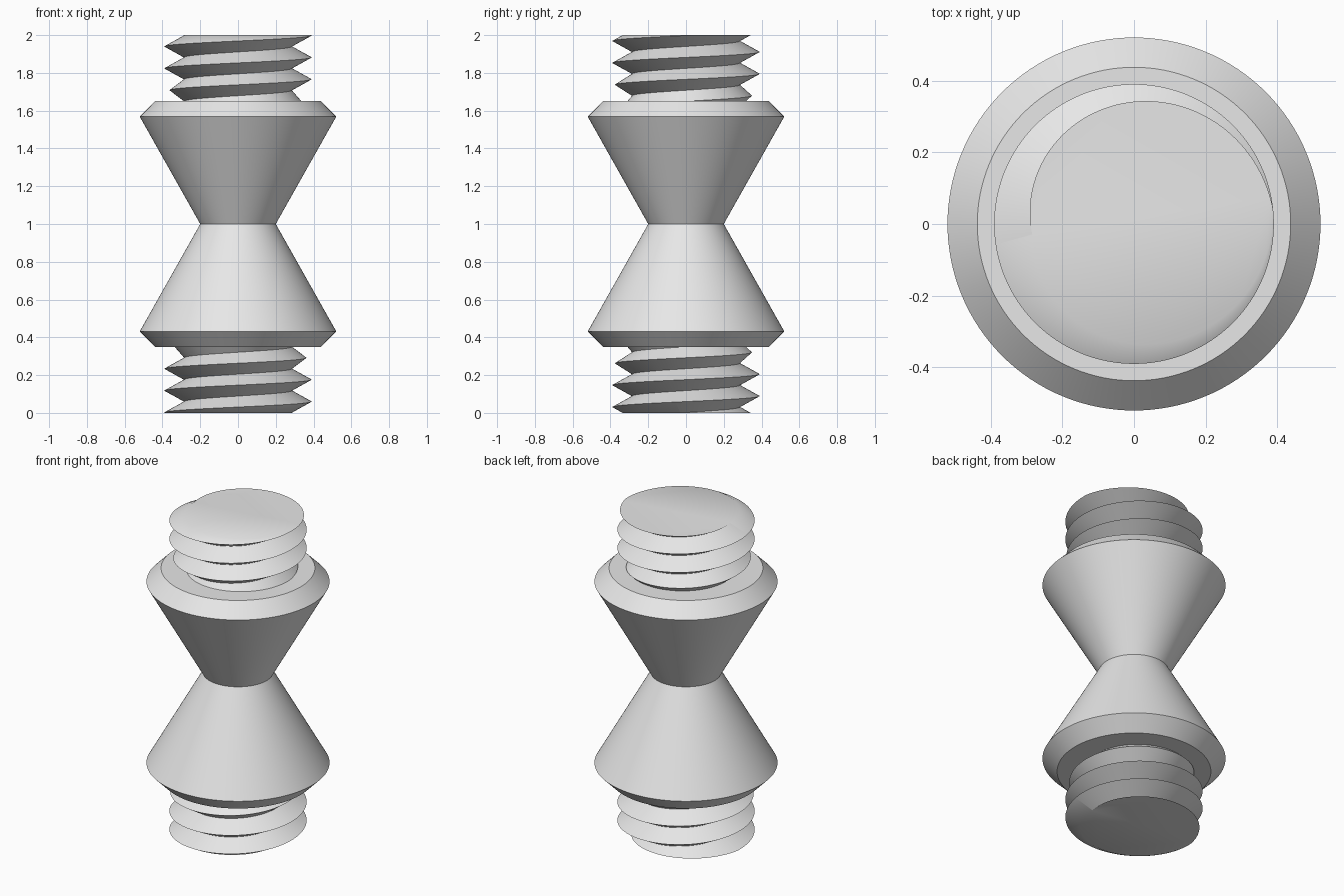
import bpy
import bmesh
import math

cube = bpy.data.objects.get("Cube")
if cube:
    bpy.data.objects.remove(cube, do_unlink=True)

SEGMENTS = 128
PITCH = 0.116
ROOT, CREST, RUNOUT = 0.285, 0.39, 0.335
THREAD_START = 1.65

grey = bpy.data.materials.new("plain grey")
grey.use_nodes = True
grey.diffuse_color = (0.8, 0.8, 0.8, 1)
grey.node_tree.nodes["Principled BSDF"].inputs["Base Color"].default_value = (0.8, 0.8, 0.8, 1)


def finish(bm, name):
    bmesh.ops.recalc_face_normals(bm, faces=bm.faces)
    mesh = bpy.data.meshes.new(name)
    bm.to_mesh(mesh)
    bm.free()
    mesh.materials.append(grey)
    obj = bpy.data.objects.new(name, mesh)
    bpy.context.collection.objects.link(obj)
    bpy.ops.object.select_all(action='DESELECT')
    obj.select_set(True)
    bpy.context.view_layer.objects.active = obj
    bpy.ops.object.shade_smooth_by_angle(angle=math.radians(30))
    return obj


# Hourglass body: half profile mirrored about the waist, then lathed
bm = bmesh.new()
half = [(0, 0.348), (0.437, 0.348), (0.52, 0.432)]
profile = half + [(0.2, 1)] + [(r, 2 - z) for r, z in reversed(half)]
verts = [bm.verts.new((r, 0, z)) for r, z in profile]
edges = [bm.edges.new(pair) for pair in zip(verts, verts[1:])]
bmesh.ops.spin(bm, geom=verts + edges, cent=(0, 0, 0), axis=(0, 0, 1),
               angle=math.tau, steps=SEGMENTS, use_merge=True)
bmesh.ops.remove_doubles(bm, verts=bm.verts, dist=0.0001)
finish(bm, "hourglass_body")

# Threaded stud: helical crest and valley strips that run out into the body
bm = bmesh.new()
first, last = -2 * SEGMENTS, 5 * SEGMENTS


def helix_point(i, radius, lift):
    a = math.tau * i / SEGMENTS
    z = THREAD_START + PITCH * (i / SEGMENTS + lift)
    return bm.verts.new((radius * math.cos(a), radius * math.sin(a), z))


crest, valley = {}, {}
for i in range(first, last + 1):
    grow = min(max(i / SEGMENTS, 0), 1)
    crest[i] = helix_point(i, RUNOUT + (CREST - RUNOUT) * grow, 0)
    valley[i] = helix_point(i, ROOT, 0.5)
for i in range(first, last - SEGMENTS):
    j = i + SEGMENTS
    bm.faces.new((crest[i], crest[i + 1], valley[i + 1], valley[i]))
    bm.faces.new((valley[i], valley[i + 1], crest[j + 1], crest[j]))

# Trim both ends flat and cap them
for height, direction in ((2, 1), (1.6, -1)):
    cut = bmesh.ops.bisect_plane(
        bm, geom=bm.verts[:] + bm.edges[:] + bm.faces[:], dist=0.00001,
        plane_co=(0, 0, height), plane_no=(0, 0, direction), clear_outer=True)
    rim = [e for e in cut["geom_cut"] if isinstance(e, bmesh.types.BMEdge)]
    bmesh.ops.contextual_create(bm, geom=rim)
loose = [v for v in bm.verts if not v.link_faces]
bmesh.ops.delete(bm, geom=loose, context='VERTS')
upper = finish(bm, "upper_threaded_stud")

# Lower stud: the same part turned over
lower = bpy.data.objects.new("lower_threaded_stud", upper.data)
lower.rotation_euler = (0, math.pi, 0)
lower.location = (0, 0, 2)
bpy.context.collection.objects.link(lower)
